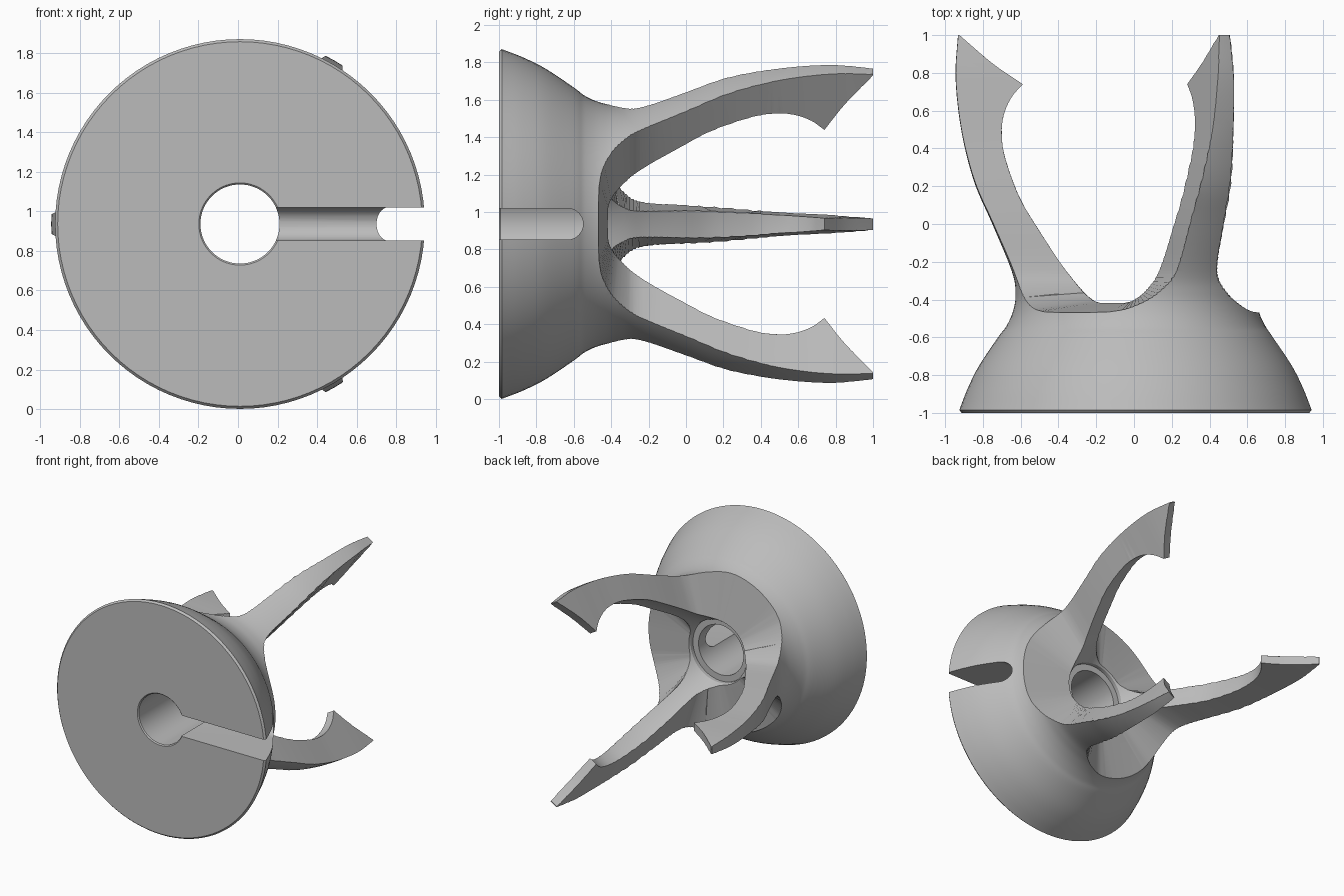
import bpy, bmesh, math
from mathutils import Vector, Matrix

AXIS = Vector((0.01, 0.0, 0.936))

if "Cube" in bpy.data.objects:
    bpy.data.objects.remove(bpy.data.objects["Cube"])

grey = bpy.data.materials.new("plain_grey")
grey.use_nodes = True
COLOUR = (0.5, 0.5, 0.5, 1)
grey.diffuse_color = COLOUR
grey.node_tree.nodes["Principled BSDF"].inputs["Base Color"].default_value = COLOUR


def smooth_path(points, steps=5):
    """Catmull-Rom curve through 2D points."""
    p = [Vector(q) for q in points]
    p = [2 * p[0] - p[1]] + p + [2 * p[-1] - p[-2]]
    out = []
    for a, b, c, d in zip(p, p[1:], p[2:], p[3:]):
        for i in range(steps):
            t = i / steps
            out.append(0.5 * (2 * b + (c - a) * t + (2 * a - 5 * b + 4 * c - d) * t ** 2
                              + (3 * b - a - 3 * c + d) * t ** 3))
    return out + [p[-2]]


def make_object(name, bm):
    bmesh.ops.recalc_face_normals(bm, faces=bm.faces)
    mesh = bpy.data.meshes.new(name)
    bm.to_mesh(mesh)
    bm.free()
    mesh.materials.append(grey)
    obj = bpy.data.objects.new(name, mesh)
    obj.location = AXIS
    bpy.context.collection.objects.link(obj)
    return obj


def revolve(name, profile, sides=96):
    """Closed (radius, y) profile turned about the y axis."""
    bm = bmesh.new()
    rings = []
    for i in range(sides):
        turn = Matrix.Rotation(math.tau * i / sides, 3, 'Y')
        rings.append([bm.verts.new(turn @ Vector((r, y, 0))) for r, y in profile])
    n = len(profile)
    for i, ring in enumerate(rings):
        nxt = rings[(i + 1) % sides]
        for j in range(n):
            k = (j + 1) % n
            bm.faces.new((ring[j], ring[k], nxt[k], nxt[j]))
    return make_object(name, bm)


def loft(name, start, end, turn=0.0):
    """Solid between two matching outlines, turned about the y axis."""
    bm = bmesh.new()
    rot = Matrix.Rotation(turn, 3, 'Y')
    a, b = ([bm.verts.new(rot @ Vector(p)) for p in ring] for ring in (start, end))
    bm.faces.new(a)
    bm.faces.new(b[::-1])
    for i in range(len(a)):
        k = (i + 1) % len(a)
        bm.faces.new((a[i], a[k], b[k], b[i]))
    obj = make_object(name, bm)
    obj.hide_render = True
    return obj


# Turned body: outer flare, tip bevel, hooked inner bowl, stepped bore
outer = smooth_path([(0.935, -0.985), (0.89, -0.87), (0.83, -0.75), (0.73, -0.6),
                     (0.685, -0.54), (0.65, -0.46), (0.637, -0.37), (0.657, -0.25),
                     (0.76, 0), (0.848, 0.2), (0.905, 0.4), (0.94, 0.6),
                     (0.955, 0.8), (0.942, 1)])
tip = smooth_path([(0.935, 1), (0.76, 0.85), (0.6, 0.74)])
bowl = smooth_path([(0.6, 0.74), (0.66, 0.67), (0.7, 0.58), (0.712, 0.48), (0.695, 0.35),
                    (0.62, 0.14), (0.52, -0.03), (0.41, -0.2), (0.33, -0.31), (0.25, -0.43)])
bore = [Vector(p) for p in ((0.25, -0.46), (0.2, -0.46), (0.2, -0.992),
                            (0.208, -1), (0.922, -1))]
body = revolve("three_claw_holder", outer + tip + bowl[1:] + bore)

# Three scalloped gaps with radial walls leave the claws standing
# (y, half angle of the gap in degrees)
wall = smooth_path([(-0.47, 18), (-0.455, 27), (-0.4, 38), (-0.3, 47), (-0.2, 50.3),
                    (0, 52.3), (0.4, 55.5), (0.6, 56.5), (0.8, 57.2), (1.1, 58.6)])


def gap_outline(radius):
    half = []
    for y, angle in wall:
        fade = min(max((-0.3 - y) / 0.17, 0), 1)
        half.append((radius, y + fade * 0.128 * (0.66 - radius),
                     radius * math.tan(math.radians(angle))))
    return half + [(x, y, -z) for x, y, z in reversed(half)]


cutters = [loft("gap_cutter", gap_outline(0.05), gap_outline(1.4), math.tau * i / 3)
           for i in range(3)]

# Round-ended slot from the bore out through the rim
SLOT = 0.084
arch = [(-1.1, -SLOT)] + [(-0.55 - SLOT + SLOT * math.sin(math.pi * i / 16),
                           -SLOT * math.cos(math.pi * i / 16)) for i in range(17)]
arch.append((-1.1, SLOT))
cutters.append(loft("slot_cutter", [(0.05, y, z) for y, z in arch],
                    [(1.2, y, z) for y, z in arch]))

bpy.ops.object.select_all(action='DESELECT')
bpy.context.view_layer.objects.active = body
body.select_set(True)
for cutter in cutters:
    mod = body.modifiers.new("cut", 'BOOLEAN')
    mod.operation = 'DIFFERENCE'
    mod.solver = 'EXACT'
    mod.object = cutter
    bpy.ops.object.modifier_apply(modifier=mod.name)
    bpy.data.objects.remove(cutter)

bpy.ops.object.shade_smooth_by_angle(angle=math.radians(30))
